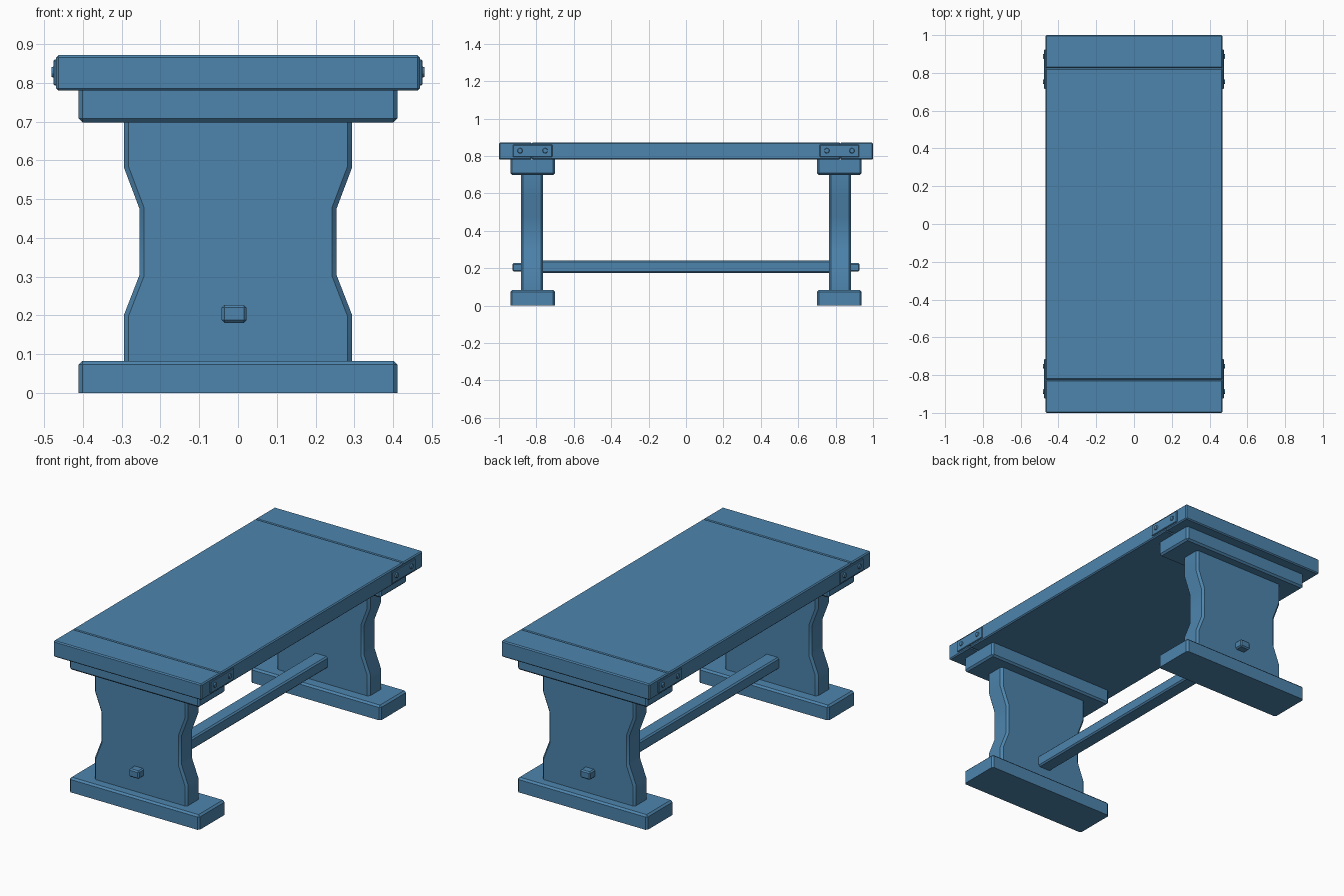
import bpy, bmesh, math

if "Cube" in bpy.data.objects:
    bpy.data.objects.remove(bpy.data.objects["Cube"])

# Blue paint shared by every part
paint = bpy.data.materials.new("blue_paint")
paint.diffuse_color = (0.075, 0.233, 0.42, 1.0)
paint.use_nodes = True
paint.node_tree.nodes["Principled BSDF"].inputs["Base Color"].default_value = paint.diffuse_color


def finish(name, bm, chamfer=0.0, keep=lambda e: True):
    """Chamfer the chosen edges and turn the bmesh into a painted object."""
    bm.normal_update()
    if chamfer:
        edges = [e for e in bm.edges if keep(e)]
        bmesh.ops.bevel(bm, geom=edges, offset=chamfer, segments=1,
                        affect='EDGES', clamp_overlap=True)
    bmesh.ops.recalc_face_normals(bm, faces=bm.faces[:])
    mesh = bpy.data.meshes.new(name)
    bm.to_mesh(mesh)
    bm.free()
    mesh.materials.append(paint)
    obj = bpy.data.objects.new(name, mesh)
    bpy.context.collection.objects.link(obj)
    return obj


def box(name, x, y, z, chamfer=0.0, sharp_z=None):
    """Box from (min, max) ranges; edges lying at height sharp_z stay sharp."""
    bm = bmesh.new()
    bmesh.ops.create_cube(bm, size=1)
    for v in bm.verts:
        for i, r in enumerate((x, y, z)):
            v.co[i] = r[0] if v.co[i] < 0 else r[1]
    return finish(name, bm, chamfer, lambda e: sharp_z is None or
                  any(abs(v.co.z - sharp_z) > 1e-4 for v in e.verts))


def span(side, a, b):
    return tuple(sorted((side * a, side * b)))


def leg_panel(name, y):
    """Waisted leg board extruded along y, chamfered down its sides."""
    half = [(0.294, 0.075), (0.294, 0.202), (0.254, 0.305),
            (0.254, 0.475), (0.294, 0.581), (0.294, 0.705)]
    outline = half + [(-x, z) for x, z in reversed(half)]
    bm = bmesh.new()
    face = bm.faces.new([bm.verts.new((x, y[0], z)) for x, z in outline])
    ext = bmesh.ops.extrude_face_region(bm, geom=[face])
    for g in ext['geom']:
        if isinstance(g, bmesh.types.BMVert):
            g.co.y = y[1]

    def side_edge(e):
        a, b = e.verts
        return abs(a.co.y - b.co.y) < 1e-5 and abs(a.co.z - b.co.z) > 1e-3
    obj = finish(name, bm, 0.012, side_edge)
    # Blend the shading along the waist, keep the chamfers crisp
    bpy.ops.object.select_all(action='DESELECT')
    obj.select_set(True)
    bpy.context.view_layer.objects.active = obj
    bpy.ops.object.shade_smooth_by_angle(angle=math.radians(30))
    return obj


def bolt(name, x_side, y, z):
    """Low domed bolt head facing sideways."""
    bm = bmesh.new()
    bmesh.ops.create_cone(bm, cap_ends=True, segments=10, radius1=0.016,
                          radius2=0.012, depth=0.010)
    for v in bm.verts:
        cx, cy, cz = v.co
        v.co = (x_side * (0.4765 + cz), y + cx, z + cy)
    return finish(name, bm)


# Table top: long centre board with a breadboard at each end
W = 0.469
box("top_board", (-W, W), (-0.825, 0.825), (0.78, 0.872), 0.006)

for s, end in ((-1, "front"), (1, "back")):
    box(end + "_end_board", (-W, W), span(s, 0.825, 1.0), (0.78, 0.872), 0.006)

    # Trestle: foot, waisted panel and bearer
    box(end + "_foot", (-0.411, 0.411), span(s, 0.70, 0.939), (0, 0.083), 0.010, 0)
    leg_panel(end + "_leg_panel", span(s, 0.764, 0.883))
    box(end + "_bearer", (-0.411, 0.411), span(s, 0.70, 0.939), (0.698, 0.782),
        0.010, 0.782)

    # Tenon of the stretcher showing through the panel
    box(end + "_tenon", (-0.042, 0.022), span(s, 0.75, 0.928), (0.181, 0.227), 0.007)

    # Bolted side plates joining the boards
    for sx, side in ((-1, "left"), (1, "right")):
        box(f"{end}_{side}_plate", span(sx, 0.46, 0.4755), span(s, 0.715, 0.925),
            (0.793, 0.86), 0.003)
        for i, y in enumerate((0.753, 0.887)):
            bolt(f"{end}_{side}_bolt_{i + 1}", sx, s * y, 0.828)

# Stretcher between the two trestles
box("stretcher", (-0.052, 0.032), (-0.775, 0.775), (0.173, 0.240), 0.008)
